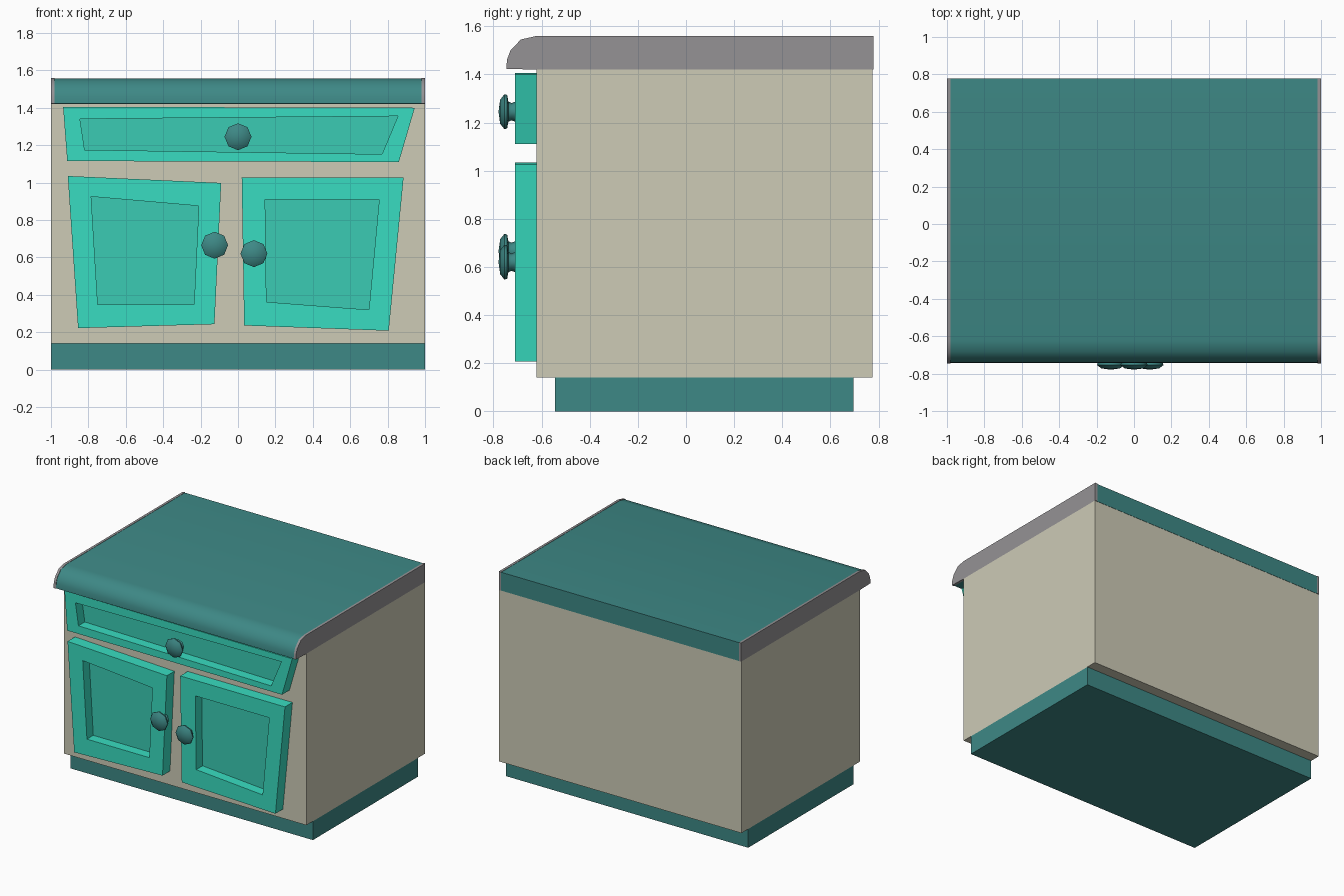
import bpy, bmesh, math
from mathutils import Vector

if "Cube" in bpy.data.objects:
    bpy.data.objects.remove(bpy.data.objects["Cube"])


def material(name, rgb):
    m = bpy.data.materials.new(name)
    m.diffuse_color = (*[c ** 2.2 for c in rgb], 1)
    m.use_nodes = True
    m.node_tree.nodes["Principled BSDF"].inputs["Base Color"].default_value = m.diffuse_color
    return m


TEAL = material("dark_teal", (0.25, 0.53, 0.52))
MINT = material("mint", (0.23, 0.86, 0.75))
PANEL = material("panel_mint", (0.24, 0.79, 0.70))
CREAM = material("cream", (0.80, 0.79, 0.71))
GREY = material("edge_grey", (0.58, 0.57, 0.58))


def finish(name, bm, mats, smooth=None):
    bmesh.ops.recalc_face_normals(bm, faces=bm.faces)
    mesh = bpy.data.meshes.new(name)
    bm.to_mesh(mesh)
    bm.free()
    ob = bpy.data.objects.new(name, mesh)
    bpy.context.collection.objects.link(ob)
    for m in mats:
        mesh.materials.append(m)
    if smooth:
        bpy.ops.object.select_all(action='DESELECT')
        ob.select_set(True)
        bpy.context.view_layer.objects.active = ob
        bpy.ops.object.shade_smooth_by_angle(angle=math.radians(smooth))
    return ob


def box(name, lo, hi, mat):
    bm = bmesh.new()
    bmesh.ops.create_cube(bm, size=1)
    for v in bm.verts:
        v.co = Vector([(a + b) / 2 + c * (b - a) for a, b, c in zip(lo, hi, v.co)])
    return finish(name, bm, [mat])


def extrude_x(name, profile, x0, x1, mat):
    bm = bmesh.new()
    face = bm.faces.new([bm.verts.new((x0, y, z)) for y, z in profile])
    ext = bmesh.ops.extrude_face_region(bm, geom=[face])
    for g in ext['geom']:
        if isinstance(g, bmesh.types.BMVert):
            g.co.x = x1
    return finish(name, bm, [mat], 40)


def framed_front(name, outer, inner, front=-0.71, recess=-0.635, back=-0.615):
    """Crooked frame with a sunken panel."""
    bm = bmesh.new()

    def loop(pts, y):
        return [bm.verts.new((x, y, z)) for x, z in pts]
    loops = [loop(outer, back), loop(outer, front), loop(inner, front), loop(inner, recess)]
    for a, b in zip(loops, loops[1:]):
        for i in range(4):
            j = (i + 1) % 4
            bm.faces.new((a[i], a[j], b[j], b[i]))
    bm.faces.new(loops[0])
    bm.faces.new(loops[3]).material_index = 1
    return finish(name, bm, [MINT, PANEL])


def knob(name, x, z):
    """Eight-sided turned knob: (radius, y) profile."""
    bm = bmesh.new()
    prof = [(0.045, -0.70), (0.036, -0.725), (0.042, -0.738), (0.07, -0.743),
            (0.072, -0.755), (0.05, -0.772)]
    rings = [[bm.verts.new((x + r * math.sin(k * math.pi / 4), y,
                            z + r * math.cos(k * math.pi / 4))) for k in range(8)]
             for r, y in prof]
    for a, b in zip(rings, rings[1:]):
        for i in range(8):
            j = (i + 1) % 8
            bm.faces.new((a[i], a[j], b[j], b[i]))
    tip = bm.verts.new((x, -0.779, z))
    for i in range(8):
        bm.faces.new((rings[-1][i], rings[-1][(i + 1) % 8], tip))
    bm.faces.new(rings[0])
    return finish(name, bm, [TEAL], 50)


# Plinth and carcass
box("plinth", (-1, -0.545, 0), (1, 0.695, 0.14), TEAL)
box("carcass", (-1, -0.622, 0.14), (1, 0.775, 1.42), CREAM)

# Worktop with rounded front lip, and its grey end strips
lip = [(0.777, 1.42), (0.777, 1.557), (-0.62, 1.557), (-0.682, 1.543),
       (-0.725, 1.50), (-0.74, 1.46), (-0.742, 1.423), (-0.62, 1.42)]
extrude_x("worktop", lip, -0.982, 0.982, TEAL)
cap = [(y - 0.004 if y < 0 else y + 0.002, z + (0.002 if z > 1.5 else 0)) for y, z in lip]
for side, s in (("left", -1), ("right", 1)):
    extrude_x(side + "_end_strip", cap, s * 0.982, s, GREY)

# Drawer and doors
framed_front("drawer",
             [(-0.935, 1.405), (0.945, 1.40), (0.86, 1.11), (-0.913, 1.115)],
             [(-0.845, 1.34), (0.855, 1.355), (0.77, 1.152), (-0.82, 1.175)])
framed_front("left_door",
             [(-0.91, 1.035), (-0.09, 0.998), (-0.126, 0.243), (-0.855, 0.222)],
             [(-0.785, 0.925), (-0.21, 0.875), (-0.235, 0.348), (-0.75, 0.348)])
framed_front("right_door",
             [(0.02, 1.026), (0.885, 1.026), (0.806, 0.208), (0.033, 0.236)],
             [(0.145, 0.91), (0.755, 0.91), (0.70, 0.32), (0.152, 0.362)])

# Knobs
for name, x, z in (("drawer_knob", 0, 1.245), ("left_door_knob", -0.125, 0.665),
                   ("right_door_knob", 0.085, 0.62)):
    knob(name, x, z)
